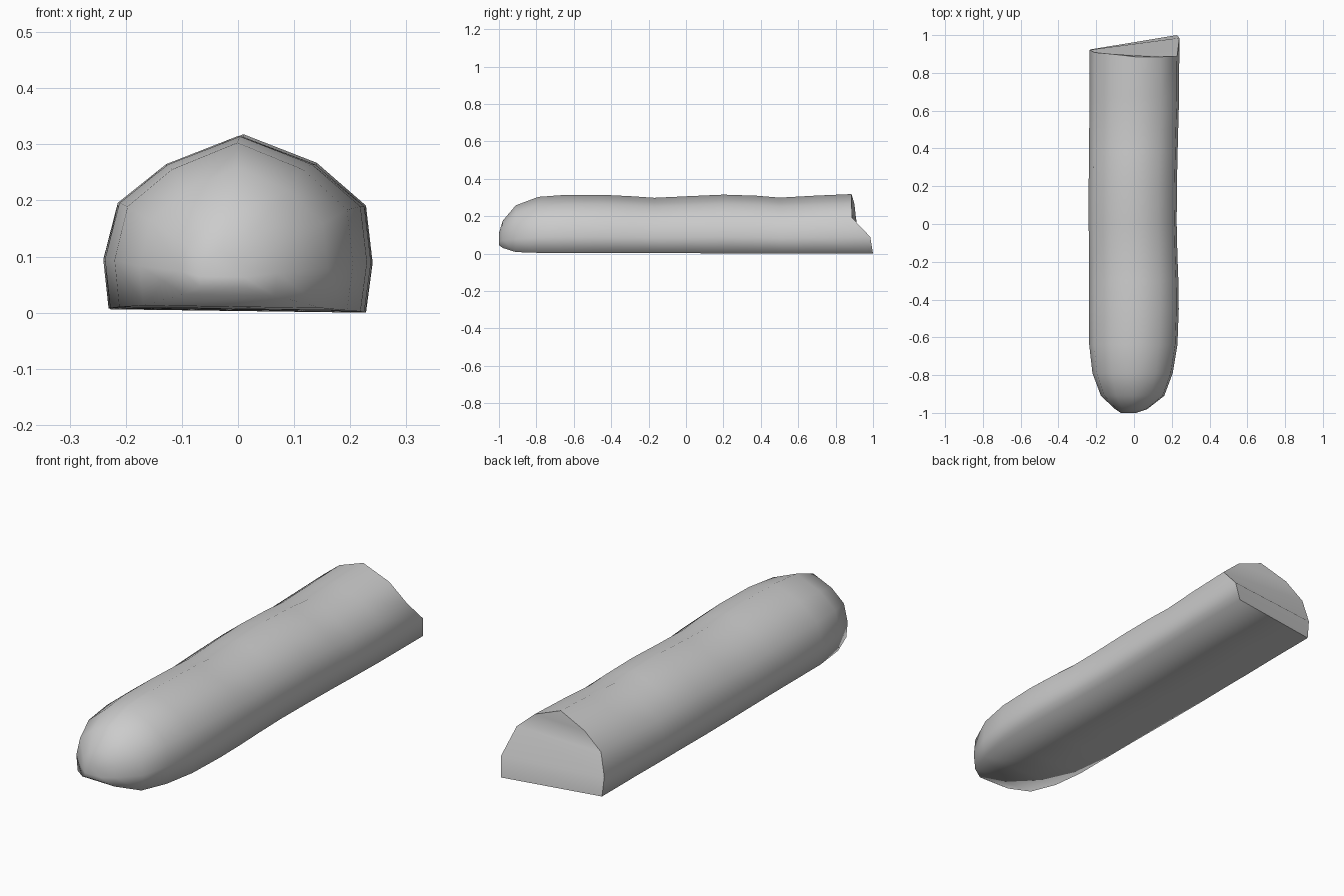
import bpy, bmesh

# Cross-section, left bottom over the ridge to right bottom (x: -1..1, z: 0..1)
PROFILE = [(-0.96, 0.02), (-1.0, 0.3), (-0.89, 0.62), (-0.52, 0.84), (0.03, 1.0),
           (0.58, 0.84), (0.95, 0.6), (1.0, 0.28), (0.95, 0.0)]

# Stations along the body: y, left x, right x, bottom z, top z
STATIONS = [
    (-1.0, -0.07, 0.01, 0.045, 0.11),
    (-0.98, -0.10, 0.07, 0.03, 0.175),
    (-0.91, -0.175, 0.16, 0.008, 0.258),
    (-0.79, -0.22, 0.205, 0.004, 0.303),
    (-0.64, -0.237, 0.23, 0.002, 0.314),
    (-0.45, -0.237, 0.237, 0.002, 0.314),
    (-0.30, -0.237, 0.235, 0.002, 0.307),
    (-0.17, -0.238, 0.23, 0.002, 0.298),
    (0.0, -0.24, 0.226, 0.002, 0.306),
    (0.2, -0.24, 0.227, 0.001, 0.315),
    (0.38, -0.238, 0.231, 0.001, 0.309),
    (0.5, -0.237, 0.234, 0.0, 0.299),
    (0.68, -0.235, 0.239, 0.0, 0.309),
    (0.89, -0.235, 0.24, 0.0, 0.318),
]
# Slanted cut at the back: y of each profile point on the last ring
CUT_Y = [0.925, 0.922, 0.908, 0.90, 0.885, 0.885, 0.888, 0.985, 1.0]

bm = bmesh.new()
rings = []
for s, (y, xl, xr, zb, zt) in enumerate(STATIONS):
    cx, hw = (xl + xr) / 2, (xr - xl) / 2
    last = s == len(STATIONS) - 1
    rings.append([bm.verts.new((cx + hw * px, CUT_Y[i] if last else y, zb + (zt - zb) * pz))
                  for i, (px, pz) in enumerate(PROFILE)])

# Skin with a closed underside
n = len(PROFILE)
for a, b in zip(rings, rings[1:]):
    for i in range(n):
        j = (i + 1) % n
        bm.faces.new((a[i], a[j], b[j], b[i]))

# Rounded tip
bm.faces.new(rings[0][::-1])

# Back cap in horizontal bands
r = rings[-1]
cap = [bm.faces.new((r[i], r[i + 1], r[n - 2 - i], r[n - 1 - i])) for i in range(3)]
cap.append(bm.faces.new((r[3], r[4], r[5])))
bmesh.ops.recalc_face_normals(bm, faces=bm.faces[:])

# Smooth everywhere, sharp rim around the cut
for f in bm.faces:
    f.smooth = True
rim = set(r)
for i in range(n):
    e = bm.edges.get((r[i], r[(i + 1) % n]))
    e.smooth = False

mesh = bpy.data.meshes.new("rounded_body")
bm.to_mesh(mesh)
bm.free()
body = bpy.data.objects.new("rounded_body", mesh)
bpy.context.collection.objects.link(body)
